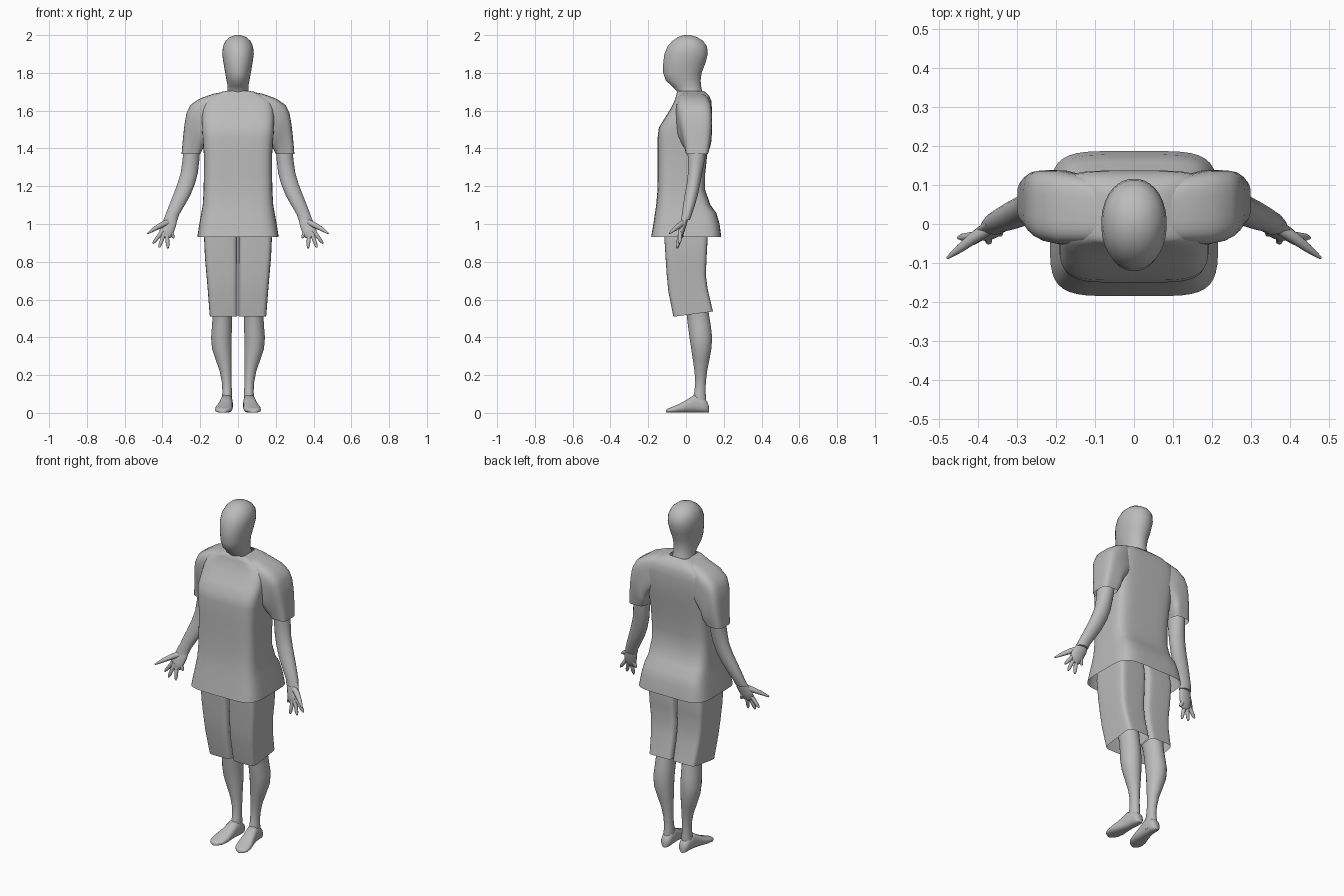
import bpy, bmesh, math
from mathutils import Vector as V

grey = bpy.data.materials.new("light grey")
grey.diffuse_color = (0.5, 0.5, 0.5, 1)


def loft(name, rings, n=24, p=2.0, caps=(True, True), mirror=False, angle=40, sub=0):
    """Skin superelliptic rings; each ring is (centre, u half-axis, v half-axis)."""
    bm = bmesh.new()
    loops = []
    for c, u, v in rings:
        loop = []
        for i in range(n):
            a = 2 * math.pi * (i + 0.5) / n
            x, y = math.cos(a), math.sin(a)
            x = math.copysign(abs(x) ** (2 / p), x)
            y = math.copysign(abs(y) ** (2 / p), y)
            loop.append(bm.verts.new(V(c) + V(u) * x + V(v) * y))
        loops.append(loop)
    for a, b in zip(loops, loops[1:]):
        for i in range(n):
            j = (i + 1) % n
            bm.faces.new((a[i], a[j], b[j], b[i]))
    if caps[0]:
        bm.faces.new(loops[0])
    if caps[1]:
        bm.faces.new(loops[-1])
    bmesh.ops.recalc_face_normals(bm, faces=bm.faces)
    me = bpy.data.meshes.new(name)
    bm.to_mesh(me)
    bm.free()
    me.materials.append(grey)
    ob = bpy.data.objects.new(name, me)
    bpy.context.collection.objects.link(ob)
    bpy.ops.object.select_all(action='DESELECT')
    ob.select_set(True)
    bpy.context.view_layer.objects.active = ob
    bpy.ops.object.shade_smooth_by_angle(angle=math.radians(angle))
    if mirror:
        ob.modifiers.new("mirror", 'MIRROR')
    if sub:
        ob.modifiers.new("round", 'SUBSURF').levels = sub
    return ob


def level(z, yf, yb, x0, x1, tilt=0.0):
    """Horizontal ring from its front, back, inner and outer limits."""
    ry = (yb - yf) / 2
    return ((x0 + x1) / 2, (yf + yb) / 2, z), ((x1 - x0) / 2, 0, 0), (0, ry, tilt)


def tube(name, pts, flat=1.0):
    """Tapered finger or palm: points are (x, y, z, radius)."""
    ps = [V(q[:3]) for q in pts]
    rings = []
    for i, q in enumerate(pts):
        d = (ps[min(i + 1, len(ps) - 1)] - ps[max(i - 1, 0)]).normalized()
        u = d.cross(V((0, 1, 0))).normalized()
        rings.append((ps[i], u * q[3], d.cross(u) * q[3] * flat))
    return loft(name, rings, n=12, mirror=True, angle=60)


# head and neck
head = [(1.60, -.03, .10, .07), (1.67, -.04, .095, .064), (1.705, -.05, .085, .056),
        (1.73, -.075, .08, .055), (1.76, -.108, .078, .061), (1.80, -.121, .083, .068),
        (1.85, -.121, .103, .077), (1.90, -.115, .116, .084), (1.94, -.098, .112, .08),
        (1.97, -.072, .09, .066), (1.99, -.042, .058, .043), (2.0, -.01, .022, .015)]
loft("head", [level(z, f, b, -w, w) for z, f, b, w in head], n=32, p=2.1, angle=60)

# shirt body, open at the hem
shirt = [(.93, -.185, .187, .216), (1.0, -.173, .178, .205), (1.06, -.164, .16, .194),
         (1.10, -.158, .13, .187), (1.18, -.151, .102, .182), (1.27, -.15, .102, .181),
         (1.37, -.15, .113, .181), (1.46, -.15, .125, .188), (1.51, -.144, .132, .192),
         (1.56, -.113, .136, .192), (1.61, -.082, .137, .19), (1.65, -.062, .135, .18),
         (1.68, -.052, .122, .13), (1.70, -.048, .1, .085), (1.705, -.042, .085, .058)]
loft("shirt", [level(z, f, b, -w, w) for z, f, b, w in shirt], n=40, p=5,
     caps=(False, False), angle=50)

# shoulders and sleeves: (outer x, z, inner x, z, front, back)
sleeve = [(.07, 1.70, .07, 1.52, -.045, .10), (.13, 1.69, .12, 1.50, -.052, .125),
          (.20, 1.665, .16, 1.46, -.053, .137), (.25, 1.632, .175, 1.43, -.045, .138),
          (.272, 1.59, .18, 1.415, -.035, .137), (.283, 1.53, .184, 1.40, -.025, .135),
          (.292, 1.45, .19, 1.39, -.01, .128), (.299, 1.37, .198, 1.372, 0, .117)]
loft("sleeve", [(((a + c) / 2, (f + k) / 2, (b + d) / 2), ((a - c) / 2, 0, (b - d) / 2),
                 (0, (k - f) / 2, 0)) for a, b, c, d, f, k in sleeve],
     n=32, p=4, caps=(True, False), mirror=True, angle=50)

# shorts, one boxy leg per side, tilted hem
shorts = [(1.10, -.12, .09, .165, 0), (.93, -.115, .115, .18, 0), (.82, -.108, .109, .175, 0),
          (.73, -.102, .105, .167, 0), (.65, -.094, .115, .16, .004), (.523, -.067, .143, .15, .014)]
loft("shorts_leg", [level(z, f, b, .003, w, t) for z, f, b, w, t in shorts], n=32, p=7,
     caps=(True, False), mirror=True, angle=35)

# legs
leg = [(.85, -.08, .09, .015, .155), (.65, -.045, .105, .025, .145), (.52, .003, .122, .032, .135),
       (.46, .01, .132, .032, .138), (.40, .018, .139, .033, .143), (.34, .027, .135, .033, .138),
       (.28, .036, .124, .033, .118), (.22, .045, .112, .034, .097), (.16, .049, .105, .034, .085),
       (.11, .044, .104, .032, .083), (.06, .03, .108, .03, .088), (.02, .03, .11, .03, .088)]
loft("leg", [level(*r) for r in leg], n=24, mirror=True, angle=60)

# feet: (y, centre x, half width, height)
foot = [(.121, .058, .012, .035), (.112, .058, .025, .06), (.09, .058, .031, .08),
        (.045, .061, .033, .095), (0, .068, .038, .066), (-.045, .075, .045, .042),
        (-.08, .08, .041, .028), (-.098, .083, .028, .022), (-.106, .083, .012, .014)]
loft("foot", [((x, y, h / 2 + .001), (w, 0, 0), (0, 0, h / 2)) for y, x, w, h in foot],
     n=20, p=2.5, mirror=True, angle=60)

# arms: (z, front, back, inner x, outer x)
arm = [(1.55, 0, .115, .18, .27), (1.42, .005, .112, .198, .287), (1.34, .01, .10, .204, .294),
       (1.27, .01, .086, .212, .304), (1.21, .003, .075, .228, .322), (1.15, -.008, .062, .253, .345),
       (1.10, -.016, .048, .281, .365), (1.05, -.022, .032, .311, .384), (1.02, -.027, .02, .32, .392)]
loft("arm", [level(*r) for r in arm], n=20, mirror=True, angle=60)

# hands
tube("palm", [(.35, 0, 1.05, .032), (.36, -.008, 1.01, .037), (.376, -.022, .97, .04),
              (.386, -.03, .94, .034), (.39, -.033, .93, .022)], flat=.4)
tube("thumb", [(.37, -.01, 1.01, .016), (.41, -.035, .992, .015), (.445, -.062, .972, .011),
               (.478, -.087, .95, .004)])
tips = [((.405, -.03, .955), (.45, -.035, .897)), ((.393, -.032, .945), (.417, -.048, .876)),
        ((.376, -.03, .945), (.371, -.047, .871)), ((.358, -.02, .965), (.34, -.025, .925))]
for i, (a, b) in enumerate(tips):
    a, b = V(a), V(b)
    tube("finger_%d" % (i + 1), [(*a.lerp(b, t), r) for t, r in
                                 ((-.2, .012), (.4, .0105), (.8, .009), (1, .004))])
